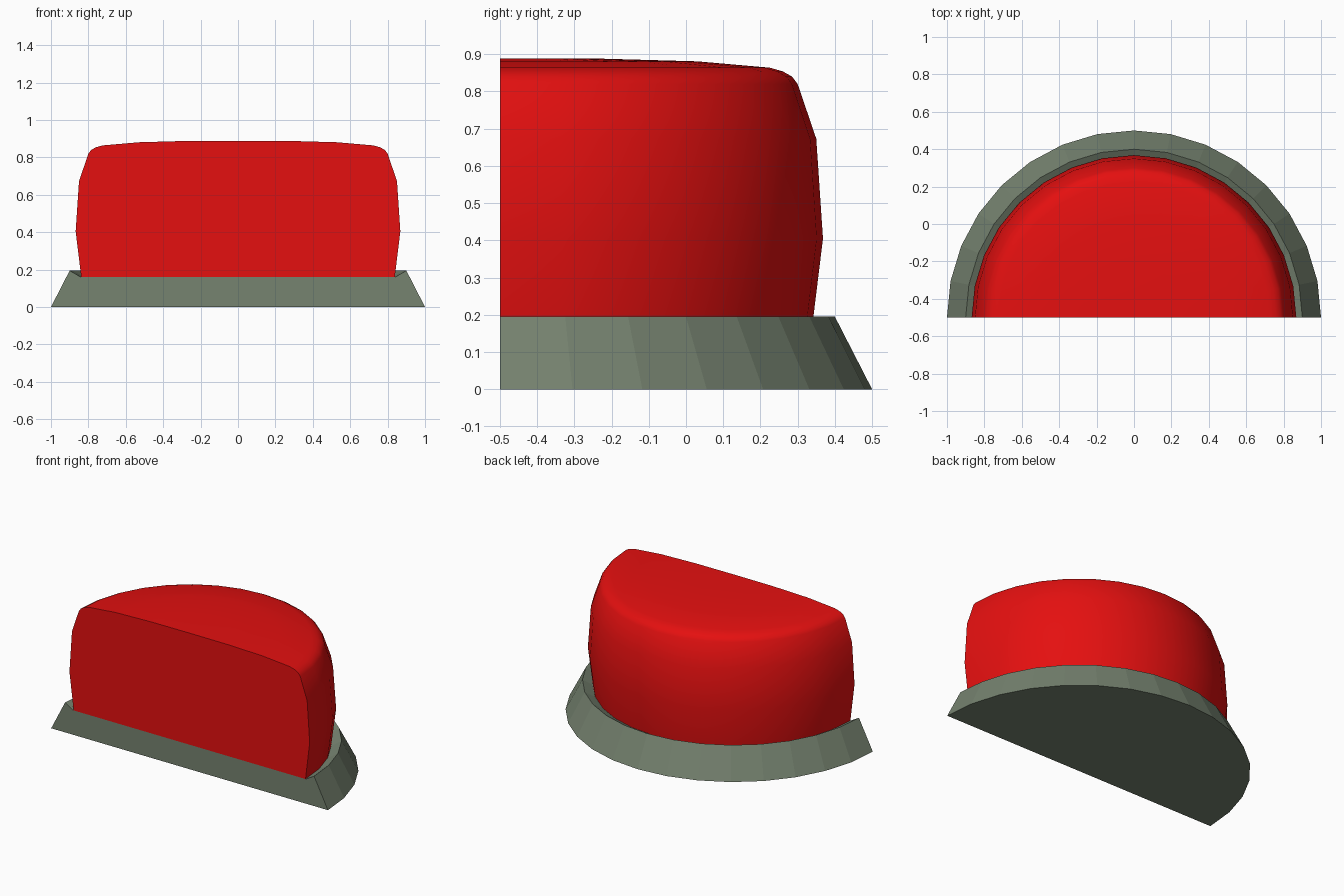
import bpy, bmesh, math

if "Cube" in bpy.data.objects:
    bpy.data.objects.remove(bpy.data.objects["Cube"])

STEPS = 16          # facets around the half circle
AXIS_Y = -0.5       # flat front plane holds the axis


def material(name, rgb):
    m = bpy.data.materials.new(name)
    m.diffuse_color = (*rgb, 1)
    m.use_nodes = True
    m.node_tree.nodes["Principled BSDF"].inputs["Base Color"].default_value = m.diffuse_color
    return m


def half_turn(name, profile, mat, smooth_angle=None):
    """Revolve an (r, z) profile half a turn and close the flat front."""
    bm = bmesh.new()
    columns = [[] for _ in range(STEPS + 1)]
    for r, z in profile:
        shared = bm.verts.new((0, AXIS_Y, z)) if r == 0 else None
        for k, col in enumerate(columns):
            a = math.pi * k / STEPS
            col.append(shared or bm.verts.new(
                (r * math.cos(a), AXIS_Y + r * math.sin(a), z)))
    for a, b in zip(columns, columns[1:]):
        for i in range(len(profile) - 1):
            quad = [a[i], b[i], b[i + 1], a[i + 1]]
            bm.faces.new(list(dict.fromkeys(quad)))
    # flat front face
    bm.faces.new(list(dict.fromkeys(columns[0] + columns[-1][::-1])))
    bmesh.ops.recalc_face_normals(bm, faces=bm.faces)
    me = bpy.data.meshes.new(name)
    bm.to_mesh(me)
    bm.free()
    me.materials.append(mat)
    ob = bpy.data.objects.new(name, me)
    bpy.context.collection.objects.link(ob)
    if smooth_angle:
        bpy.ops.object.select_all(action='DESELECT')
        ob.select_set(True)
        bpy.context.view_layer.objects.active = ob
        bpy.ops.object.shade_smooth_by_angle(angle=math.radians(smooth_angle))
    return ob


grey = material("grey_green", (0.181, 0.227, 0.162))
red = material("red", (0.78, 0.005, 0.005))

# Sloped base with a raised rim around the seat of the cap
half_turn("base", [(0, 0), (1, 0), (0.9, 0.195), (0.84, 0.16), (0, 0.16)], grey)

# Bulging cap with a rounded top edge
half_turn("cap", [(0, 0.16), (0.838, 0.16), (0.868, 0.405), (0.85, 0.673),
                  (0.80, 0.82), (0.785, 0.84), (0.76, 0.854), (0.725, 0.864),
                  (0.53, 0.881), (0.28, 0.888), (0, 0.889)], red, 40)
